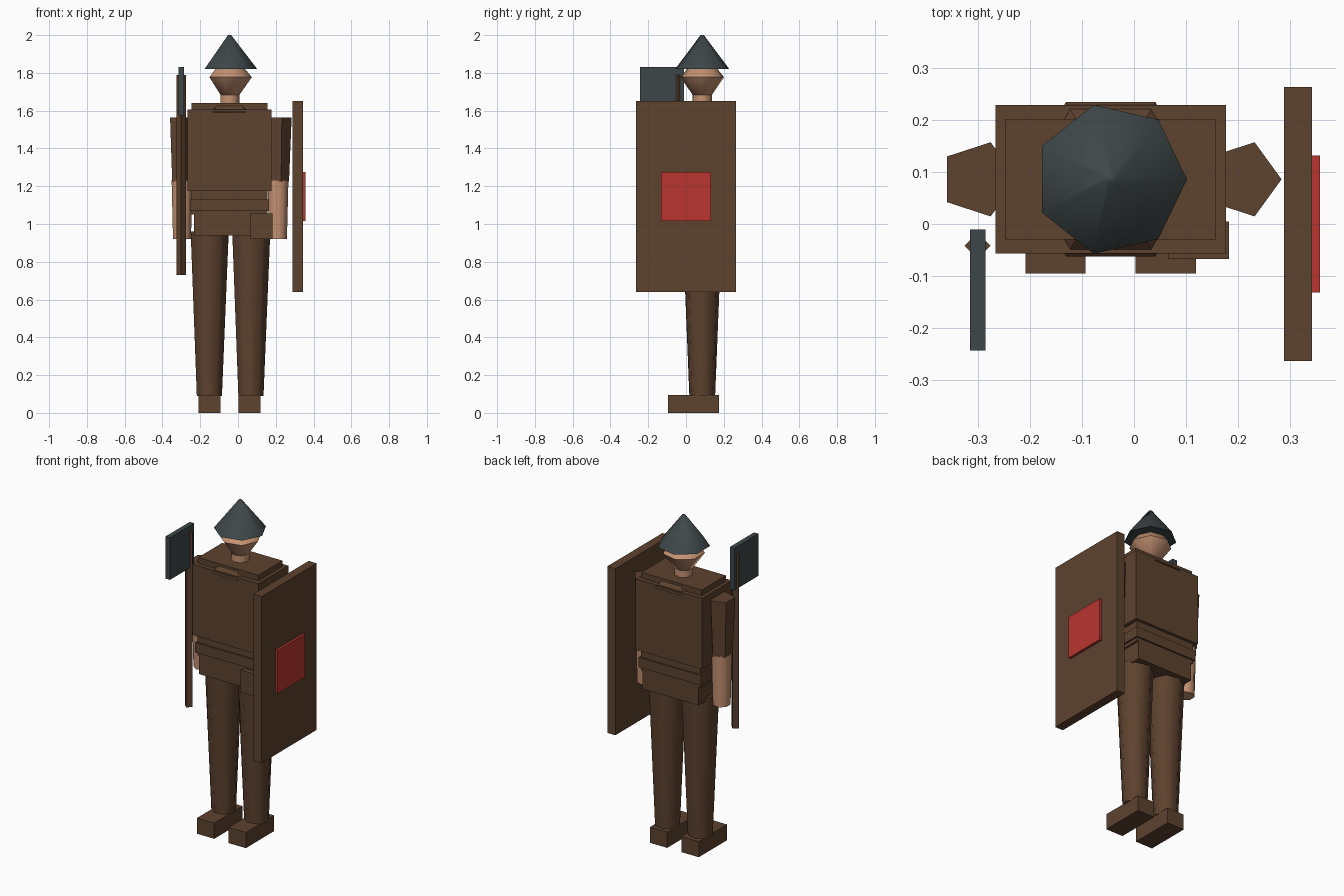
import bpy
import math

if "Cube" in bpy.data.objects:
    bpy.data.objects.remove(bpy.data.objects["Cube"])


def material(name, colour):
    m = bpy.data.materials.new(name)
    m.use_nodes = True
    m.diffuse_color = (*colour, 1)
    m.node_tree.nodes["Principled BSDF"].inputs["Base Color"].default_value = (*colour, 1)
    return m


BROWN = material("leather brown", (0.11, 0.054, 0.028))
SKIN = material("skin", (0.56, 0.29, 0.17))
STEEL = material("dark steel", (0.048, 0.062, 0.064))
RED = material("emblem red", (0.48, 0.036, 0.03))

CX, CY = -0.045, 0.086   # body axis


def finish(name, mat):
    ob = bpy.context.object
    ob.name = name
    ob.data.materials.append(mat)
    return ob


def box(name, xs, ys, zs, mat=BROWN):
    spans = (xs, ys, zs)
    bpy.ops.mesh.primitive_cube_add(size=1, location=[(a + b) / 2 for a, b in spans])
    ob = finish(name, mat)
    ob.scale = [b - a for a, b in spans]
    return ob


def body_box(name, half_x, half_y, zs):
    return box(name, (CX - half_x, CX + half_x), (CY - half_y, CY + half_y), zs)


def taper(name, x, y, zs, r_low, r_high, sides, mat=BROWN, smooth=True):
    """Tapered prism with one corner pointing to +x."""
    bpy.ops.mesh.primitive_cone_add(vertices=sides, radius1=r_low, radius2=r_high,
                                    depth=zs[1] - zs[0], location=(x, y, sum(zs) / 2))
    ob = finish(name, mat)
    # turn the first corner (on +y) round to +x
    ob.rotation_euler.z = -math.pi / 2
    if smooth:
        bpy.ops.object.shade_smooth_by_angle(angle=math.radians(60))
    return ob


# Head, neck and helmet
taper("helmet", CX, CY, (1.82, 2.0), 0.147, 0.009, 7, STEEL)
taper("face_lower", CX, CY, (1.68, 1.777), 0.05, 0.118, 7, SKIN)
taper("face_upper", CX, CY, (1.777, 1.86), 0.118, 0.05, 7, SKIN)
taper("neck", CX, CY, (1.62, 1.69), 0.052, 0.052, 7, SKIN)

# Torso layers
taper("collar", CX, CY, (1.59, 1.638), 0.172, 0.12, 6, smooth=False)
body_box("shoulder_yoke", 0.202, 0.116, (1.59, 1.64))
body_box("torso", 0.222, 0.143, (1.175, 1.605))
body_box("waist", 0.2, 0.125, (1.05, 1.18))
body_box("belt", 0.21, 0.135, (1.07, 1.13))
body_box("hips", 0.188, 0.125, (0.94, 1.065))
box("belt_pouch", (0.065, 0.183), (-0.067, 0.005), (0.92, 1.055))

# Limbs
for side, s in (("left", 1), ("right", -1)):
    leg_x = CX + s * 0.11
    arm_x = CX + s * 0.254
    taper(side + "_leg", leg_x, CY, (0.09, 0.96), 0.07, 0.106, 7)
    box(side + "_foot", (CX + s * 0.106 - 0.058, CX + s * 0.106 + 0.058),
        (-0.095, 0.176), (0, 0.095))
    taper(side + "_sleeve", arm_x, CY, (1.225, 1.565), 0.061, 0.075, 5, smooth=False)
    taper(side + "_forearm", arm_x, CY, (0.92, 1.23), 0.05, 0.058, 7, SKIN)

# Axe
taper("axe_shaft", -0.301, -0.042, (0.73, 1.79), 0.025, 0.025, 4, smooth=False)
box("axe_blade", (-0.316, -0.286), (-0.243, -0.011), (1.575, 1.83), STEEL)

# Shield
box("shield", (0.289, 0.343), (-0.264, 0.264), (0.64, 1.65))
box("shield_emblem", (0.34, 0.358), (-0.132, 0.132), (1.015, 1.275), RED)
